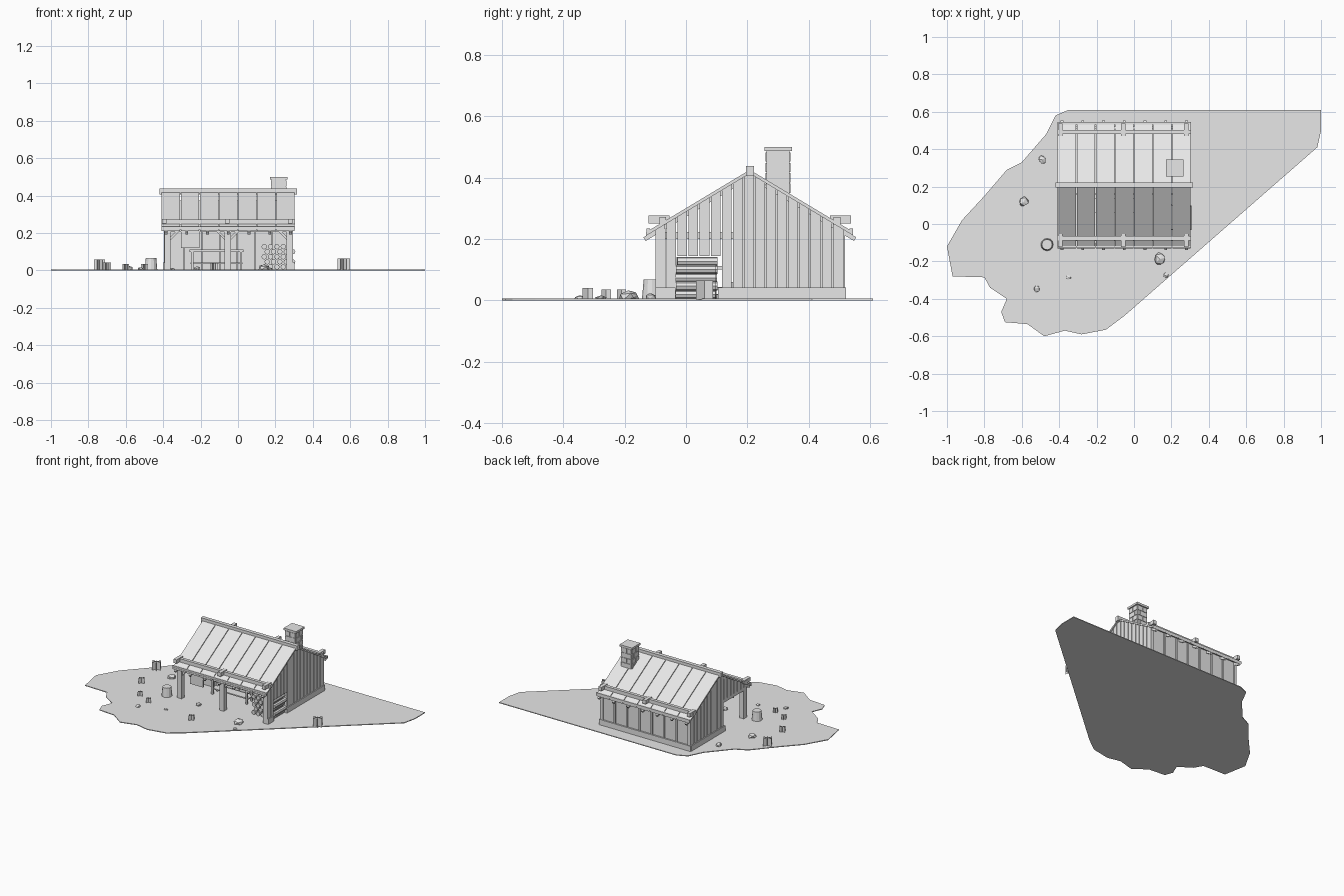
import bpy, bmesh, math, random
from mathutils import Matrix, Vector

random.seed(4)
cube = bpy.data.objects.get("Cube")
if cube:
    bpy.data.objects.remove(cube)

grey = bpy.data.materials.new("plain_grey")
grey.use_nodes = True
COLOR = (0.8, 0.8, 0.8, 1)
grey.diffuse_color = COLOR
grey.node_tree.nodes["Principled BSDF"].inputs["Base Color"].default_value = COLOR

RIDGE_Y, RIDGE_Z, SLOPE = 0.208, 0.425, 0.6
X0, X1, Y0, Y1 = -0.395, 0.295, -0.1, 0.515
ROOF0, ROOF1 = -0.41, 0.305


def roof_z(y):
    return RIDGE_Z - SLOPE * abs(y - RIDGE_Y)


def finish(name, bm):
    bmesh.ops.recalc_face_normals(bm, faces=bm.faces)
    mesh = bpy.data.meshes.new(name)
    bm.to_mesh(mesh)
    bm.free()
    mesh.materials.append(grey)
    obj = bpy.data.objects.new(name, mesh)
    bpy.context.collection.objects.link(obj)
    return obj


def box(bm, x0, x1, y0, y1, z0, z1):
    m = Matrix.Translation(((x0 + x1) / 2, (y0 + y1) / 2, (z0 + z1) / 2))
    m = m @ Matrix.Diagonal((x1 - x0, y1 - y0, z1 - z0, 1))
    bmesh.ops.create_cube(bm, size=1, matrix=m)


def prism(bm, points, shift):
    """Close a flat outline and extrude it by a vector."""
    face = bm.faces.new([bm.verts.new(p) for p in points])
    out = bmesh.ops.extrude_face_region(bm, geom=[face], use_keep_orig=True)
    verts = [v for v in out["geom"] if isinstance(v, bmesh.types.BMVert)]
    bmesh.ops.translate(bm, verts=verts, vec=shift)


def beam(bm, a, b, size):
    a, b = Vector(a), Vector(b)
    d = b - a
    m = Matrix.Translation((a + b) / 2) @ d.to_track_quat("Z", "Y").to_matrix().to_4x4()
    bmesh.ops.create_cube(bm, size=1, matrix=m @ Matrix.Diagonal((size, size, d.length, 1)))


def gable_plank(bm, x, y0, y1, z0, thick=0.012):
    """Vertical plank whose top follows the roof."""
    cuts = [y1, y0] if not y0 < RIDGE_Y < y1 else [y1, RIDGE_Y, y0]
    pts = [(x, y0, z0), (x, y1, z0)] + [(x, y, roof_z(y) - 0.008) for y in cuts]
    prism(bm, pts, (thick, 0, 0))


# Ground sheet
outline = [(-1, -.12), (-.97, -.28), (-.8, -.285), (-.77, -.34), (-.68, -.4), (-.71, -.47),
           (-.69, -.525), (-.57, -.535), (-.48, -.6), (-.37, -.57), (-.28, -.59), (-.15, -.565),
           (-.05, -.49), (.98, .41), (1, .5), (1, .61), (-.35, .61), (-.42, .58), (-.47, .48),
           (-.6, .33), (-.68, .29), (-.8, .15), (-.92, .02)]
bm = bmesh.new()
prism(bm, [(x, y, 0) for x, y in outline], (0, 0, 0.005))
finish("ground", bm)

# Roof: seven boards on each slope
bm = bmesh.new()
step = (ROOF1 - ROOF0) / 7
for i in range(7):
    x = ROOF0 + i * step
    for y in (-0.13, 0.545):
        pts = [(x + 0.002, y, roof_z(y)), (x + 0.002, RIDGE_Y, RIDGE_Z),
               (x + 0.002, RIDGE_Y, RIDGE_Z - 0.012), (x + 0.002, y, roof_z(y) - 0.012)]
        prism(bm, pts, (step - 0.004, 0, 0))
finish("roof_boards", bm)

bm = bmesh.new()
box(bm, -0.42, 0.315, 0.195, 0.221, 0.405, 0.437)
finish("ridge_beam", bm)

# Eave logs with brackets, rafter tails and wall plates, front and back
bm = bmesh.new()
for s in (-1, 1):
    def side(d0, d1):
        return sorted((RIDGE_Y + s * d0, RIDGE_Y + s * d1))
    box(bm, ROOF0, ROOF1, *side(0.273, 0.295), 0.247, 0.272)
    box(bm, X0, X1, *side(0.275, 0.3), 0.205, 0.233)
    box(bm, ROOF0, ROOF1, *side(0.325, 0.337), 0.218, 0.234)
    for x in (-0.395, -0.058, 0.28):
        box(bm, x - 0.012, x + 0.012, *side(0.262, 0.33), 0.25, 0.276)
    for i in range(7):
        x = -0.385 + i * 0.111
        ends = [RIDGE_Y + s * d for d in (0.05, 0.343)]
        beam(bm, (x, ends[0], roof_z(ends[0]) - 0.02), (x, ends[1], roof_z(ends[1]) - 0.02), 0.014)
finish("eave_beams_and_rafters", bm)

# Gable walls: planks with narrow slits
bm = bmesh.new()
pitch = (Y1 - Y0) / 17
for i in range(17):
    y0 = Y0 + i * pitch
    y1 = y0 + pitch - 0.005
    over_logs = -0.04 < y0 < 0.1
    gable_plank(bm, X1 - 0.012, y0, y1, 0.145 if over_logs else 0.005)
    gable_plank(bm, X0, y0, y1, 0.22 if y1 < 0.15 else 0.005)
finish("gable_planks", bm)

bm = bmesh.new()
for x in (X0 + 0.013, X1 - 0.019):
    gable_plank(bm, x, 0.155, Y1 - 0.01, 0.005, 0.006)
finish("gable_lining", bm)

# Back wall and inner porch wall
bm = bmesh.new()
width = (X1 - X0 - 0.03) / 7
for i in range(7):
    x = X0 + 0.015 + i * width
    box(bm, x, x + width - 0.004, Y1 - 0.014, Y1 - 0.004, 0.005, 0.235)
    box(bm, x, x + width - 0.003, 0.155, 0.167, 0.005, 0.375)
box(bm, X0 + 0.015, X1 - 0.015, Y1 - 0.02, Y1 - 0.014, 0.005, 0.235)
for i in range(8):
    x = X0 + 0.013 + i * width
    box(bm, x - 0.006, x + 0.006, Y1 - 0.006, Y1 + 0.003, 0.03, 0.235)
finish("back_and_porch_walls", bm)

# Sills around the base
bm = bmesh.new()
box(bm, X0 - 0.004, X1 + 0.004, Y1 - 0.02, Y1 + 0.006, 0, 0.042)
box(bm, X0 - 0.006, X0 + 0.012, 0.145, Y1, 0, 0.042)
box(bm, X1 - 0.012, X1 + 0.006, 0.105, Y1, 0, 0.042)
box(bm, X1 - 0.012, X1 + 0.006, Y0, -0.035, 0, 0.042)
finish("base_sills", bm)

# Porch posts, diagonal braces and tie beam
bm = bmesh.new()
for x in (-0.377, -0.055, 0.277):
    box(bm, x - 0.017, x + 0.017, -0.1, -0.066, 0, 0.215)
    for d in (-1, 1):
        if X0 < x + d * 0.06 < X1:
            beam(bm, (x, -0.083, 0.155), (x + d * 0.06, -0.083, 0.215), 0.013)
box(bm, X0, X0 + 0.02, -0.08, 0.16, 0.2, 0.222)
for x in (X0, X1 - 0.018):
    box(bm, x, x + 0.018, Y1 - 0.018, Y1, 0, 0.235)
finish("porch_frame", bm)

bm = bmesh.new()
box(bm, -0.305, -0.205, -0.088, -0.08, 0.12, 0.205)
finish("hanging_board", bm)

# Work bench in the porch
bm = bmesh.new()
box(bm, -0.26, 0.03, 0.06, 0.14, 0.1, 0.112)
for x in (-0.25, 0.01):
    for y in (0.065, 0.12):
        box(bm, x, x + 0.012, y, y + 0.012, 0, 0.1)
box(bm, -0.255, 0.025, 0.075, 0.135, 0.035, 0.043)
finish("work_bench", bm)

# Stacked firewood
bm = bmesh.new()
for row in range(5):
    for col in range(5):
        x = 0.14 + col * 0.034 + (row % 2) * 0.016
        m = Matrix.Translation((x, 0.035 + random.uniform(-0.004, 0.004), 0.019 + row * 0.027))
        bmesh.ops.create_cone(bm, cap_ends=True, segments=8, radius1=0.0145, radius2=0.0145,
                              depth=0.13, matrix=m @ Matrix.Rotation(math.pi / 2, 4, "X"))
finish("firewood", bm)

# Chimney with raised stones and cap
bm = bmesh.new()
box(bm, 0.18, 0.256, 0.263, 0.337, 0.33, 0.487)
box(bm, 0.17, 0.265, 0.255, 0.346, 0.486, 0.5)
for row in range(4):
    z = 0.35 + row * 0.034
    cut = 0.035 if row % 2 else 0.055
    for lo, hi in ((0, cut - 0.003), (cut, 0.074)):
        for y in (0.259, 0.337):
            box(bm, 0.181 + lo, 0.181 + hi, y, y + 0.004, z, z + 0.03)
        for x in (0.176, 0.256):
            box(bm, x, x + 0.004, 0.263 + lo, 0.263 + hi, z, z + 0.03)
finish("chimney", bm)

# Chopping stump
bm = bmesh.new()
bmesh.ops.create_cone(bm, cap_ends=True, segments=12, radius1=0.034, radius2=0.028, depth=0.067,
                      matrix=Matrix.Translation((-0.465, -0.11, 0.0335)))
finish("stump", bm)

# Scattered rocks
bm = bmesh.new()
for x, y, r in [(-.49, .345, .024), (-.59, .12, .028), (.14, -.185, .033), (-.22, -.115, .02),
                (-.52, -.345, .018), (-.35, -.285, .013), (.17, -.275, .015)]:
    m = Matrix.Translation((x, y, r * 0.4)) @ Matrix.Rotation(x * 9, 4, "Z")
    new = bmesh.ops.create_icosphere(bm, subdivisions=1, radius=r,
                                     matrix=m @ Matrix.Diagonal((1.05, 0.9, 0.65, 1)))
    for v in new["verts"]:
        v.co += Vector([random.uniform(-0.15, 0.15) * r for _ in range(3)])
        v.co.z = max(v.co.z, 0.001)
finish("rocks", bm)

# Grass tufts made of crossed upright cards
bm = bmesh.new()
for x, y, s in [(.565, .06, .065), (-.74, .17, .06), (-.7, -.05, .042), (-.6, -.21, .035),
                (-.13, -.32, .04), (-.5, -.26, .035)]:
    for k in range(3):
        a = k * math.pi / 3
        dx, dy = math.cos(a) * s / 2, math.sin(a) * s / 2
        bm.faces.new([bm.verts.new(p) for p in (
            (x - dx, y - dy, 0.002), (x + dx, y + dy, 0.002), (x + dx, y + dy, s), (x - dx, y - dy, s))])
finish("grass_tufts", bm)
